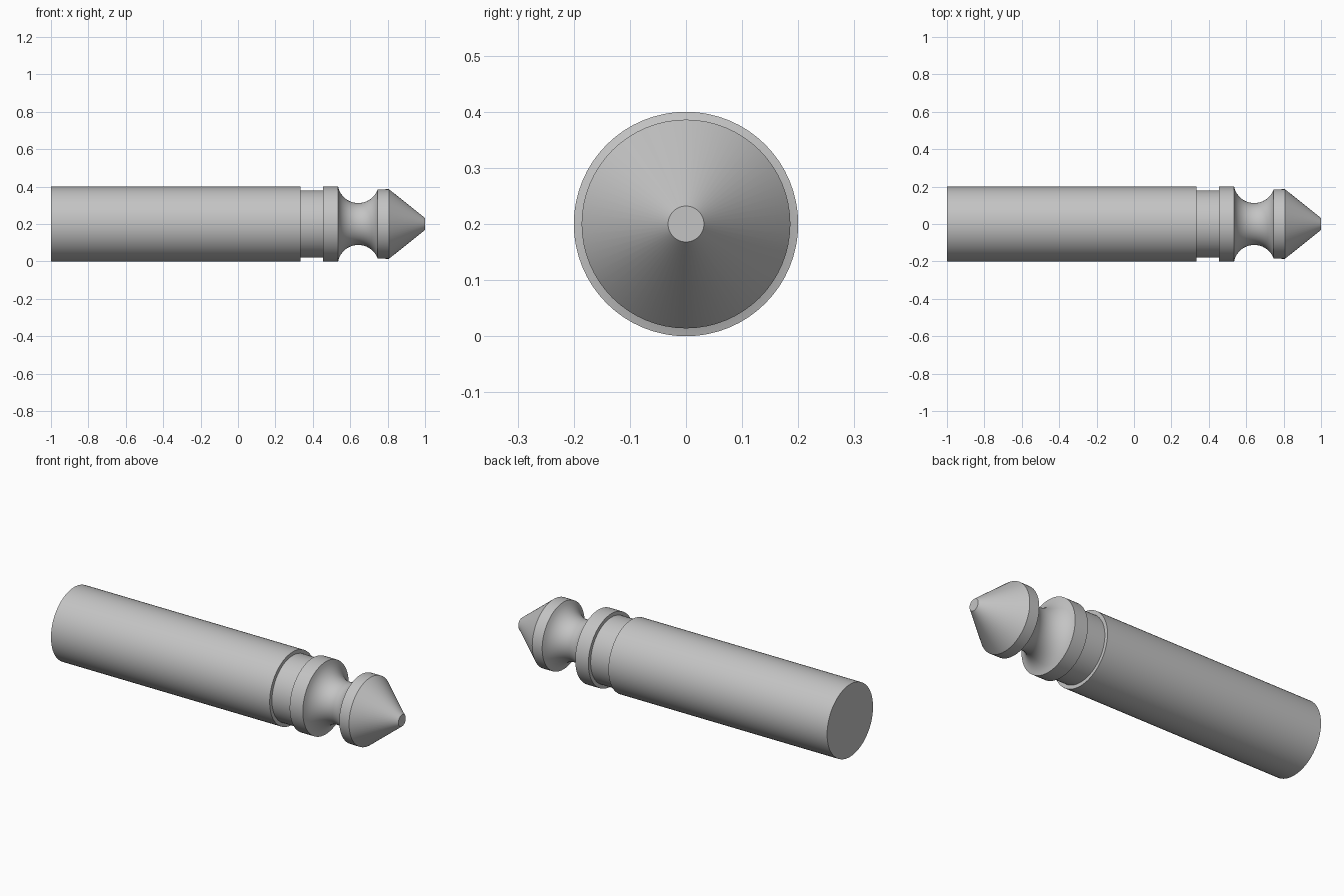
import bpy
import bmesh
from math import atan2, cos, pi, radians, sin

SIDES = 64
RADIUS = 0.2

cube = bpy.data.objects.get("Cube")
if cube:
    bpy.data.objects.remove(cube, do_unlink=True)

steel = bpy.data.materials.new("grey_steel")
steel.use_nodes = True
steel.diffuse_color = (0.55, 0.55, 0.55, 1)
steel.node_tree.nodes["Principled BSDF"].inputs["Base Color"].default_value = (0.55, 0.55, 0.55, 1)


def arc(start, end, center, steps):
    """Points on a circular arc below its center, from start to end."""
    cx, cr = center
    radius = ((start[0] - cx) ** 2 + (start[1] - cr) ** 2) ** 0.5
    a0 = atan2(start[1] - cr, start[0] - cx)
    a1 = atan2(end[1] - cr, end[0] - cx)
    angles = [a0 + (a1 - a0) * i / steps for i in range(steps + 1)]
    return [(cx + radius * cos(a), cr + radius * sin(a)) for a in angles]


def lathe(name, profile):
    """Turn a profile of (x, radius) points around the x axis, capping both ends."""
    bm = bmesh.new()
    rings = []
    for x, r in profile:
        rings.append([bm.verts.new((x, r * cos(2 * pi * i / SIDES),
                                    RADIUS + r * sin(2 * pi * i / SIDES)))
                      for i in range(SIDES)])
    for a, b in zip(rings, rings[1:]):
        for i in range(SIDES):
            j = (i + 1) % SIDES
            bm.faces.new((a[i], a[j], b[j], b[i]))
    bm.faces.new(rings[0])
    bm.faces.new(rings[-1])
    bmesh.ops.recalc_face_normals(bm, faces=bm.faces)
    mesh = bpy.data.meshes.new(name)
    bm.to_mesh(mesh)
    bm.free()
    mesh.materials.append(steel)
    obj = bpy.data.objects.new(name, mesh)
    bpy.context.collection.objects.link(obj)
    bpy.ops.object.select_all(action="DESELECT")
    obj.select_set(True)
    bpy.context.view_layer.objects.active = obj
    bpy.ops.object.shade_smooth_by_angle(angle=radians(30))
    return obj


# Shank, shallow groove and collar
shank = [(-1, RADIUS), (0.333, RADIUS)]
groove = [(0.333, 0.18), (0.455, 0.18)]
collar = [(0.455, RADIUS)]
# Rounded neck from the collar to the tip
neck = arc((0.535, RADIUS), (0.745, 0.186), (0.643, 0.222), 16)
# Short band and blunt cone
tip = [(0.807, 0.186), (1, 0.032)]

lathe("turned_pin", shank + groove + collar + neck + tip)
